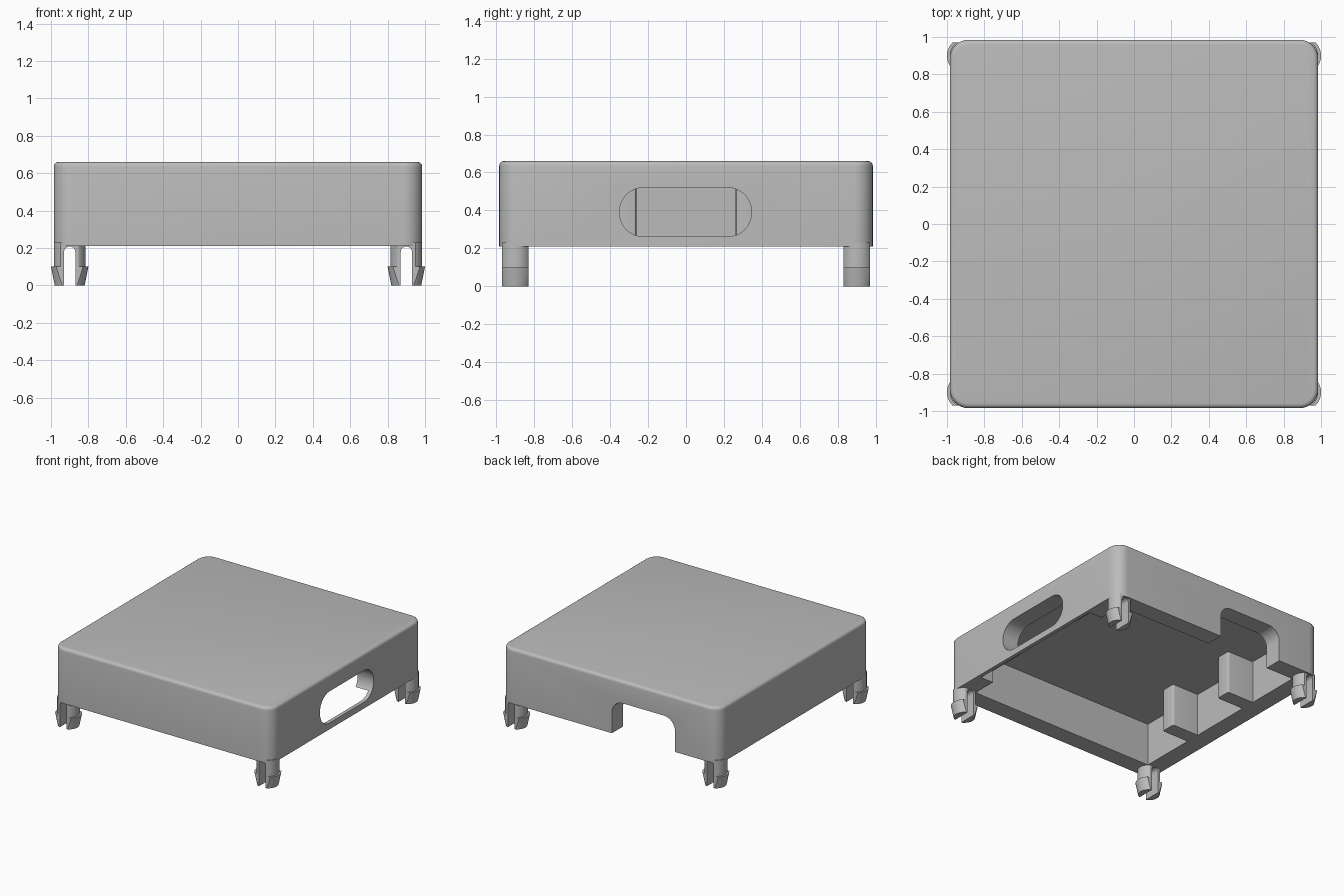
import bpy, bmesh, math
from mathutils import Vector

cube = bpy.data.objects.get("Cube")
if cube:
    bpy.data.objects.remove(cube, do_unlink=True)

# One plain grey plastic
grey = bpy.data.materials.new("grey_plastic")
grey.use_nodes = True
colour = (0.5, 0.5, 0.5, 1)
grey.diffuse_color = colour
grey.node_tree.nodes["Principled BSDF"].inputs["Base Color"].default_value = colour


def make(name, bm):
    bmesh.ops.recalc_face_normals(bm, faces=bm.faces)
    mesh = bpy.data.meshes.new(name)
    bm.to_mesh(mesh)
    bm.free()
    mesh.materials.append(grey)
    ob = bpy.data.objects.new(name, mesh)
    bpy.context.collection.objects.link(ob)
    return ob


def rounded(u0, u1, v0, v1, radius, steps=8):
    """Rounded rectangle outline."""
    pts = []
    corners = [(u1, v1, -1, -1), (u0, v1, 1, -1), (u0, v0, 1, 1), (u1, v0, -1, 1)]
    for q, (u, v, su, sv) in enumerate(corners):
        for i in range(steps + 1):
            a = math.pi / 2 * (q + i / steps)
            pts.append((u + su * radius + radius * math.cos(a),
                        v + sv * radius + radius * math.sin(a)))
    return pts


def prism(name, outline, axis, lo, hi, bevel=0):
    """Extrude an outline along an axis, with an optional rounded far end."""
    place = {"x": lambda u, v: (lo, u, v), "y": lambda u, v: (u, lo, v),
             "z": lambda u, v: (u, v, lo)}[axis]
    way = Vector([(hi - lo) * (axis == a) for a in "xyz"])
    bm = bmesh.new()
    base = bm.faces.new([bm.verts.new(place(u, v)) for u, v in outline])
    far = bmesh.ops.extrude_face_region(bm, geom=[base], use_keep_orig=True)["geom"]
    bmesh.ops.translate(bm, vec=way, verts=[g for g in far if isinstance(g, bmesh.types.BMVert)])
    bmesh.ops.remove_doubles(bm, verts=bm.verts, dist=1e-5)
    if bevel:
        rim = [g for g in far if isinstance(g, bmesh.types.BMEdge)]
        bmesh.ops.bevel(bm, geom=rim, offset=bevel, segments=4, profile=0.5, affect='EDGES')
    return make(name, bm)


def box(name, x0, x1, y0, y1, z0, z1):
    return prism(name, [(x0, y0), (x1, y0), (x1, y1), (x0, y1)], "z", z0, z1)


def combine(ob, tool, operation):
    mod = ob.modifiers.new("cut", 'BOOLEAN')
    mod.object, mod.operation, mod.solver = tool, operation, 'EXACT'
    bpy.context.view_layer.objects.active = ob
    bpy.ops.object.modifier_apply(modifier=mod.name)
    bpy.data.objects.remove(tool, do_unlink=True)


def smooth(ob):
    bpy.ops.object.select_all(action='DESELECT')
    ob.select_set(True)
    bpy.context.view_layer.objects.active = ob
    bpy.ops.object.shade_smooth_by_angle(angle=math.radians(30))


# Cover shell, hollow from below
S, I, RIM, CEIL = 0.985, 0.84, 0.21, 0.56
cover = prism("cover", rounded(-S, S, -S, S, 0.1), "z", RIM, 0.66, 0.025)
combine(cover, box("cavity", -I, I, -I, I, 0.1, CEIL), 'DIFFERENCE')

# Oval side slot, relief behind its lower edge, and cable notch in the back
combine(cover, prism("slot", rounded(-0.35, 0.345, 0.262, 0.52, 0.125), "x", 0.7, 1.2), 'DIFFERENCE')
combine(cover, box("relief", 0.8, 0.955, -0.64, 0.62, 0.1, 0.31), 'DIFFERENCE')
combine(cover, prism("notch", rounded(-0.59, -0.02, 0, 0.48, 0.1), "y", 0.7, 1.2), 'DIFFERENCE')
smooth(cover)

# Pair of inner support blocks on the wall opposite the slot
for side, label in ((1, "back"), (-1, "front")):
    y0, y1 = sorted((side * 0.26, side * 0.38))
    outline = rounded(-1.1, -0.6, y0, y1, 0.015, 3)
    outline = [(max(x, -0.86), y) for x, y in outline]
    unique = list(dict.fromkeys(outline))
    smooth(prism("support_block_" + label, unique, "z", RIM, CEIL + 0.01))


# Split snap-fit legs with a tapered lip
def leg(name, x, y):
    bm = bmesh.new()
    profile = [(0, 0), (0.08, 0), (0.1, 0.1), (0.085, 0.1), (0.085, 0.23), (0, 0.23)]
    verts = [bm.verts.new((r, 0, z)) for r, z in profile]
    edges = [bm.edges.new(pair) for pair in zip(verts, verts[1:])]
    bmesh.ops.spin(bm, geom=verts + edges, cent=(0, 0, 0), axis=(0, 0, 1),
                   angle=math.tau, steps=40)
    bmesh.ops.remove_doubles(bm, verts=bm.verts, dist=1e-5)
    ob = make(name, bm)
    combine(ob, box("flats", -0.2, 0.2, -0.07, 0.07, -0.1, 0.3), 'INTERSECT')
    combine(ob, prism("split", rounded(-0.03, 0.03, -0.1, 0.208, 0.028, 5), "y", -0.2, 0.2), 'DIFFERENCE')
    ob.location = (x, y, 0)
    smooth(ob)


for x, side in ((0.9, "left"), (-0.9, "right")):
    for y, end in ((-0.9, "front"), (0.9, "back")):
        leg(f"leg_{end}_{side}", x, y)
